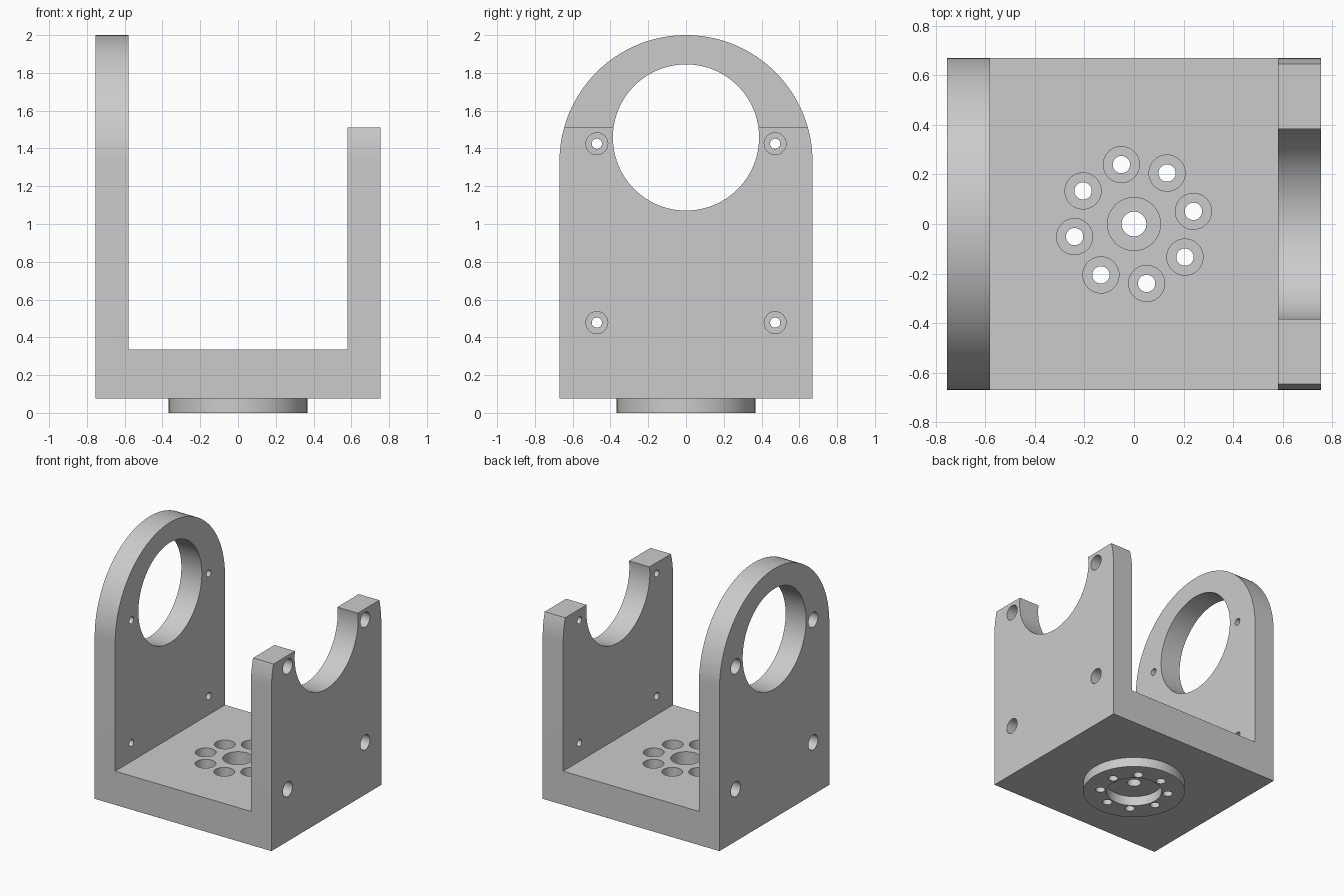
import bpy, bmesh, math
from mathutils import Matrix

if "Cube" in bpy.data.objects:
    bpy.data.objects.remove(bpy.data.objects["Cube"])

grey = bpy.data.materials.new("light grey")
grey.diffuse_color = (0.6, 0.6, 0.6, 1)
grey.use_nodes = True
grey.node_tree.nodes["Principled BSDF"].inputs["Base Color"].default_value = grey.diffuse_color

HALF_X, HALF_Y, WALL = 0.755, 0.67, 0.175
BASE_BOTTOM, BASE_TOP, TOP = 0.075, 0.335, 2.0
ARC_Z = TOP - HALF_Y


def finish(bm, name):
    bmesh.ops.recalc_face_normals(bm, faces=bm.faces)
    mesh = bpy.data.meshes.new(name)
    bm.to_mesh(mesh)
    bm.free()
    mesh.materials.append(grey)
    ob = bpy.data.objects.new(name, mesh)
    bpy.context.collection.objects.link(ob)
    return ob


def box(name, x0, x1, y0, y1, z0, z1):
    bm = bmesh.new()
    bmesh.ops.create_cube(bm, size=1)
    for v in bm.verts:
        v.co = ((x0 + x1) / 2 + v.co.x * (x1 - x0),
                (y0 + y1) / 2 + v.co.y * (y1 - y0),
                (z0 + z1) / 2 + v.co.z * (z1 - z0))
    return finish(bm, name)


def cylinder(name, axis, r, a, b, u, v, seg=48):
    """Cylinder from a to b along axis; (u, v) is (y, z) for x, (x, y) for z."""
    bm = bmesh.new()
    if axis == "x":
        m = Matrix.Translation(((a + b) / 2, u, v)) @ Matrix.Rotation(math.pi / 2, 4, "Y")
    else:
        m = Matrix.Translation((u, v, (a + b) / 2))
    bmesh.ops.create_cone(bm, cap_ends=True, segments=seg, radius1=r, radius2=r,
                          depth=b - a, matrix=m)
    return finish(bm, name)


def combine(target, other, operation="DIFFERENCE"):
    mod = target.modifiers.new("combine", "BOOLEAN")
    mod.operation, mod.solver, mod.object = operation, "EXACT", other
    bpy.context.view_layer.objects.active = target
    bpy.ops.object.modifier_apply(modifier=mod.name)
    bpy.data.objects.remove(other, do_unlink=True)


# Arched block: side profile extruded across the width
bm = bmesh.new()
profile = [(-HALF_Y, BASE_BOTTOM), (HALF_Y, BASE_BOTTOM)]
profile += [(HALF_Y * math.cos(math.pi * i / 64), ARC_Z + HALF_Y * math.sin(math.pi * i / 64))
            for i in range(65)]
face = bm.faces.new([bm.verts.new((-HALF_X, y, z)) for y, z in profile])
ext = bmesh.ops.extrude_face_region(bm, geom=[face])
bmesh.ops.translate(bm, vec=(2 * HALF_X, 0, 0),
                    verts=[g for g in ext["geom"] if isinstance(g, bmesh.types.BMVert)])
bracket = finish(bm, "bracket")

# Round boss underneath
combine(bracket, cylinder("boss", "z", 0.367, 0, 0.2, 0, 0, 96), "UNION")

# Channel between the walls, and the lowered right wall
inner = HALF_X - WALL
combine(bracket, box("channel", -inner, inner, -1, 1, BASE_TOP, 3))
combine(bracket, box("wall_trim", 0, 1, -1, 1, 1.51, 3))

# Large bore through both walls
combine(bracket, cylinder("main_bore", "x", 0.387, -1, 1, 0, 1.458, 96))

# Counterbored screw holes in the walls, heads on the outside
for y in (-0.472, 0.472):
    for z in (0.478, 1.425):
        combine(bracket, cylinder("screw_hole", "x", 0.027, -1, 1, y, z, 32))
        for a, b in ((-1, -HALF_X + 0.115), (HALF_X - 0.115, 1)):
            combine(bracket, cylinder("screw_head", "x", 0.058, a, b, y, z, 32))

# Recess in the boss and counterbored centre hole
combine(bracket, cylinder("boss_recess", "z", 0.2, -0.1, 0.075, 0, 0, 64))
combine(bracket, cylinder("centre_hole", "z", 0.05, -0.1, 0.5, 0, 0, 32))
combine(bracket, cylinder("centre_head", "z", 0.107, 0.155, 0.5, 0, 0))

# Ring of eight counterbored holes in the base
for i in range(8):
    t = math.radians(12 + 45 * i)
    x, y = 0.245 * math.cos(t), 0.245 * math.sin(t)
    combine(bracket, cylinder("ring_hole", "z", 0.035, -0.1, 0.5, x, y, 32))
    combine(bracket, cylinder("ring_head", "z", 0.073, 0.155, 0.5, x, y, 32))

# Smooth curved walls, crisp edges
bpy.ops.object.select_all(action="DESELECT")
bracket.select_set(True)
bpy.context.view_layer.objects.active = bracket
bpy.ops.object.shade_smooth_by_angle(angle=math.radians(30))
